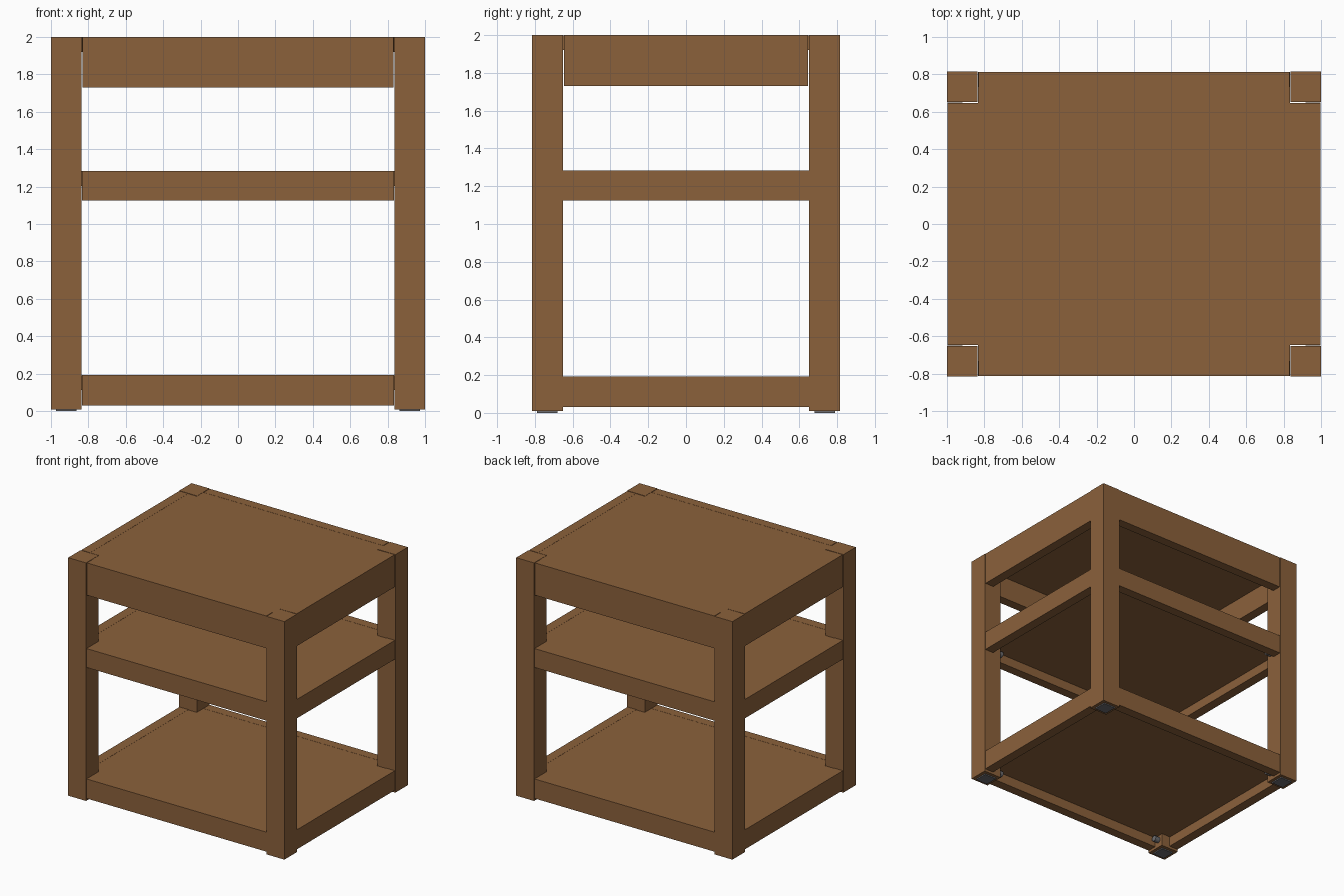
import bpy, bmesh, math

if "Cube" in bpy.data.objects:
    bpy.data.objects.remove(bpy.data.objects["Cube"])


def material(name, rgb):
    m = bpy.data.materials.new(name)
    m.diffuse_color = (*rgb, 1)
    m.use_nodes = True
    m.node_tree.nodes["Principled BSDF"].inputs["Base Color"].default_value = m.diffuse_color
    return m


WOOD = material("brown wood", (0.26, 0.12, 0.044))
GREY = material("dark grey metal", (0.15, 0.15, 0.16))


def finish(name, bm, mat):
    bmesh.ops.recalc_face_normals(bm, faces=bm.faces)
    me = bpy.data.meshes.new(name)
    bm.to_mesh(me)
    bm.free()
    me.materials.append(mat)
    ob = bpy.data.objects.new(name, me)
    bpy.context.collection.objects.link(ob)
    return ob


def prism(name, outline, z0, z1, mat):
    """Extrude a flat outline from z0 up to z1."""
    bm = bmesh.new()
    face = bm.faces.new([bm.verts.new((x, y, z0)) for x, y in outline])
    ext = bmesh.ops.extrude_face_region(bm, geom=[face])
    for v in ext["geom"]:
        if isinstance(v, bmesh.types.BMVert):
            v.co.z = z1
    return finish(name, bm, mat)


def box(name, x0, x1, y0, y1, z0, z1, mat=WOOD):
    return prism(name, [(x0, y0), (x1, y0), (x1, y1), (x0, y1)], z0, z1, mat)


def span(a, b, s):
    return sorted((a * s, b * s))


X, Y = 1.0, 0.815            # outer half sizes
PX, PY = 0.835, 0.652        # inner faces of the posts
RX, RY = 0.915, 0.732        # inner faces of the rails
CORNERS = [(sx, sy) for sx in (-1, 1) for sy in (-1, 1)]

# Corner posts with foot pads
for sx, sy in CORNERS:
    box("post", *span(PX, X, sx), *span(PY, Y, sy), 0.01, 2.0)
    box("foot_pad", *span(0.862, 0.972, sx), *span(0.68, 0.79, sy), 0, 0.01, GREY)

# Three levels: name, bottom, top, gap between rail ends and posts
LEVELS = [("bottom_shelf", 0.03, 0.193, 0.002),
          ("middle_shelf", 1.125, 1.283, 0.002),
          ("top", 1.73, 2.0, 0.005)]

for name, z0, z1, gap in LEVELS:
    # Rails around the edge, a hair inside the post faces
    for s in (-1, 1):
        box(name + "_long_rail", -PX + gap, PX - gap,
            *span(RY, Y - 0.004, s), z0, z1)
        box(name + "_side_rail", *span(RX, X - 0.004, s),
            -PY + gap, PY - gap, z0, z1)

    # Panel notched around the posts
    nx, ny = PX - 0.001, PY - 0.005
    quarter = [(RX, ny), (nx, ny), (nx, RY)]
    outline = []
    for sx, sy in [(1, 1), (-1, 1), (-1, -1), (1, -1)]:
        pts = quarter if sx * sy > 0 else quarter[::-1]
        outline += [(x * sx, y * sy) for x, y in pts]
    prism(name + "_panel", outline, z1 - 0.08, z1 - 0.001, WOOD)

    # Bolts on the inner post faces under the shelves
    if name != "top":
        for sx, sy in CORNERS:
            bm = bmesh.new()
            bmesh.ops.create_cone(bm, cap_ends=True, segments=12,
                                  radius1=0.025, radius2=0.025, depth=0.045)
            bolt = finish(name + "_bolt", bm, GREY)
            bolt.rotation_euler = (0, math.pi / 2, 0)
            bolt.location = (sx * 0.812, sy * 0.695, z0 + 0.045)
